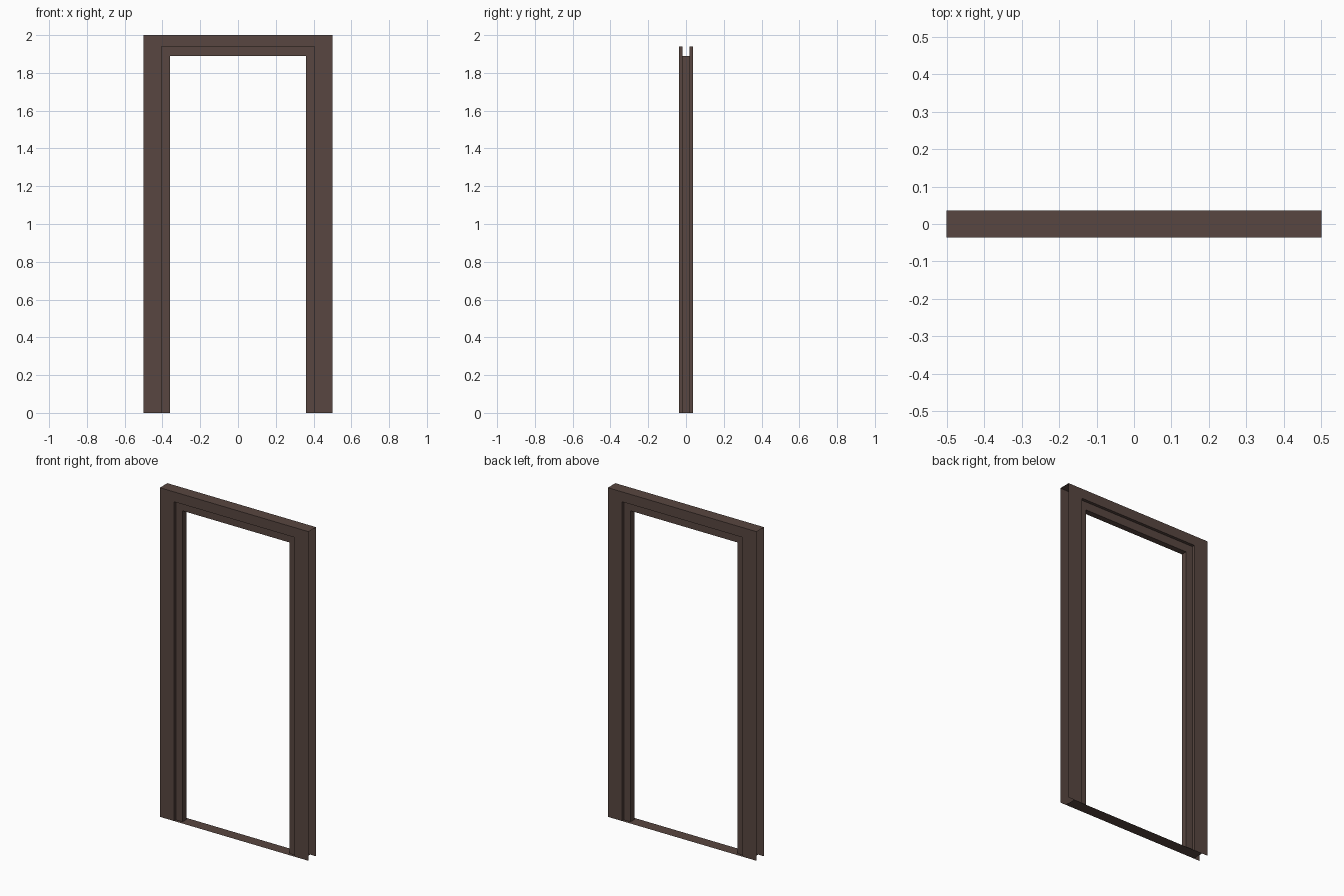
import bpy

if "Cube" in bpy.data.objects:
    bpy.data.objects.remove(bpy.data.objects["Cube"])

wood = bpy.data.materials.new("dark brown wood")
wood.diffuse_color = (0.098, 0.062, 0.052, 1)
wood.use_nodes = True
wood.node_tree.nodes["Principled BSDF"].inputs["Base Color"].default_value = wood.diffuse_color

D, S = 0.036, 0.018          # half depth of the frame and of the door stop
OUTER, JAMB, STOP = (0.5, 2.0), (0.405, 1.94), (0.36, 1.89)   # half width, height


def make(name, verts, faces):
    mesh = bpy.data.meshes.new(name)
    mesh.from_pydata(verts, [], faces)
    mesh.materials.append(wood)
    ob = bpy.data.objects.new(name, mesh)
    bpy.context.collection.objects.link(ob)
    return ob


def u_strip(name, profile):
    """Sweep a profile of ((half width, height), y) up, across and down."""
    verts, faces = [], []
    for (w, h), y in profile:
        verts += [(-w, y, 0), (-w, y, h), (w, y, h), (w, y, 0)]
    for i in range(len(profile) - 1):
        for k in range(3):
            a = i * 4 + k
            faces.append((a, a + 4, a + 5, a + 1))
    return make(name, verts, faces)


def sheet(name, w, z, up):
    verts = [(-w, -D, z), (w, -D, z), (w, D, z), (-w, D, z)]
    return make(name, verts, [(0, 1, 2, 3) if up else (3, 2, 1, 0)])


# Flat casings on both faces of the wall
u_strip("front_casing", [(OUTER, -D), (JAMB, -D)])
u_strip("back_casing", [(JAMB, D), (OUTER, D)])

# Stepped lining: jamb reveals with the raised door stop in the middle
u_strip("jamb_and_stop", [(JAMB, -D), (JAMB, -S), (STOP, -S),
                          (STOP, S), (JAMB, S), (JAMB, D)])

# Top cover (outer sides stay open) and flat threshold
sheet("top_cover", 0.5, 2.0, True)
sheet("threshold", 0.46, 0.0, True)
